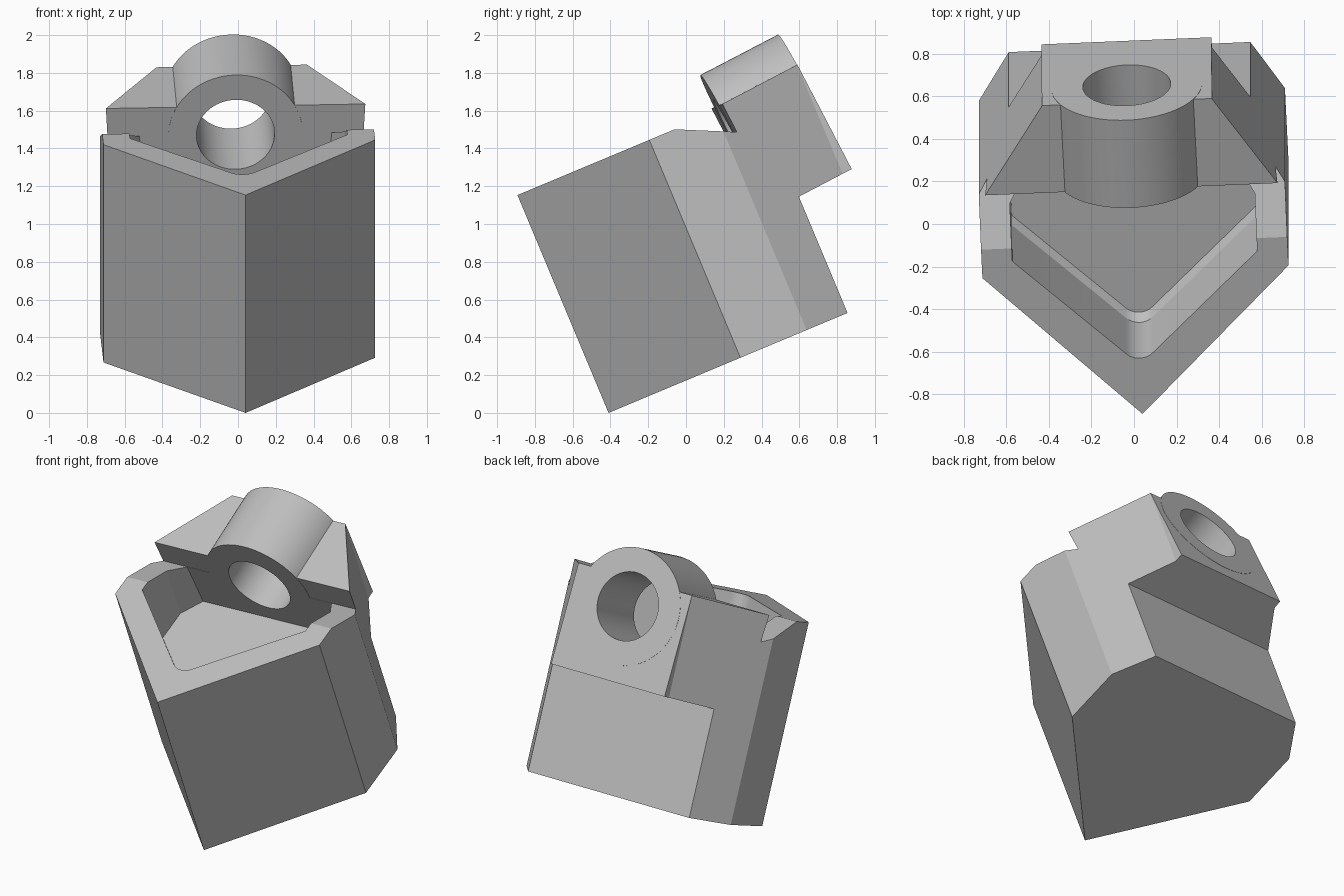
import bpy, bmesh
from math import radians, sin, cos
from mathutils import Matrix, Vector

cube = bpy.data.objects.get("Cube")
if cube:
    bpy.data.objects.remove(cube, do_unlink=True)

grey = bpy.data.materials.new("plain grey")
grey.use_nodes = True
grey.diffuse_color = (0.52, 0.52, 0.52, 1)
grey.node_tree.nodes["Principled BSDF"].inputs["Base Color"].default_value = (0.52, 0.52, 0.52, 1)

LUG = radians(4.8)                      # extra lean of the lug against the body
CENTRE = Vector((0, 1.171, 1.109))      # bore centre on the lug's front face
AXIS = Vector((0, cos(LUG), sin(LUG)))
UP = Vector((0, -sin(LUG), cos(LUG)))
DEPTH = 0.462


def loft(name, rings):
    """Closed solid through matching rings of points."""
    bm = bmesh.new()
    loops = [[bm.verts.new(p) for p in ring] for ring in rings]
    n = len(loops[0])
    bm.faces.new(loops[0][::-1])
    bm.faces.new(loops[-1])
    for a, b in zip(loops, loops[1:]):
        for i in range(n):
            j = (i + 1) % n
            bm.faces.new((a[i], a[j], b[j], b[i]))
    bmesh.ops.recalc_face_normals(bm, faces=bm.faces)
    mesh = bpy.data.meshes.new(name)
    bm.to_mesh(mesh)
    bm.free()
    ob = bpy.data.objects.new(name, mesh)
    mesh.materials.append(grey)
    bpy.context.collection.objects.link(ob)
    return ob


def rod(name, radius, start, end, sides=72):
    """Cylinder along the lug axis."""
    def ring(s):
        turns = [radians(360 * i / sides) for i in range(sides)]
        return [CENTRE + AXIS * s + radius * (Vector((cos(t), 0, 0)) + UP * sin(t)) for t in turns]
    return loft(name, [ring(start), ring(end)])


def combine(target, tool, operation):
    mod = target.modifiers.new(operation, 'BOOLEAN')
    mod.operation, mod.object, mod.solver = operation, tool, 'EXACT'
    bpy.context.view_layer.objects.active = target
    bpy.ops.object.modifier_apply(modifier=mod.name)
    bpy.data.objects.remove(tool, do_unlink=True)


def mirrored(half):
    return half + [(-x, y) for x, y in reversed(half)]


# Body: pointed plan section, running back to the narrow lug plate
plan = [(0, 0)] + mirrored([(0.72, 0.725), (0.72, 1.105), (0.4, 1.615), (0.4, 1.9)])
body = loft("bracket_body", [[(x, y, z) for x, y in plan] for z in (0, 1.8)])

# Side profile: socket body, sloped rim, lug shoulder and undercut
lug = [CENTRE + AXIS * s + UP * v for s, v in ((DEPTH, -0.455), (DEPTH, 0.168), (0, 0.168), (0, 0))]
side = [(-0.1, 0), (1.347, 0), (1.347, 0.667)] + [(p.y, p.z) for p in lug] + [(0.87, 1.25), (-0.1, 1.25)]
side_solid = loft("side_profile", [[(x, y, z) for y, z in side] for x in (-1, 1)])
combine(body, side_solid, 'INTERSECT')


# Cavity: offset pocket with a rounded front corner and softened floor edge
def pocket(z, inset):
    back = CENTRE.y - 0.084 * (z - CENTRE.z) - 0.002
    arc = [(0.09 * sin(radians(a)), 0.37 + inset - 0.09 * cos(radians(a))) for a in range(5, 46, 10)]
    half = arc + [(0.576, 0.8 + inset), (0.576, 1.062), (0.576 - 0.628 * (back - 1.062), back)]
    return [(x, y, z) for x, y in mirrored(half)]


combine(body, loft("cavity", [pocket(0.8, 0.05), pocket(0.84, 0.015), pocket(1.4, 0)]), 'DIFFERENCE')

# Lug barrel and its bore
combine(body, rod("barrel", 0.355, -0.0015, DEPTH + 0.0015), 'UNION')
combine(body, rod("bore", 0.207, -0.2, DEPTH + 0.2), 'DIFFERENCE')

# Lean the whole part back with its slight turn
body.data.transform(Matrix.Translation((0.04, -0.41, 0))
                    @ Matrix.Rotation(radians(22.7), 4, 'X')
                    @ Matrix.Rotation(radians(2.6), 4, 'Z'))
bpy.ops.object.select_all(action='DESELECT')
body.select_set(True)
bpy.context.view_layer.objects.active = body
bpy.ops.object.shade_smooth_by_angle(angle=radians(25))
